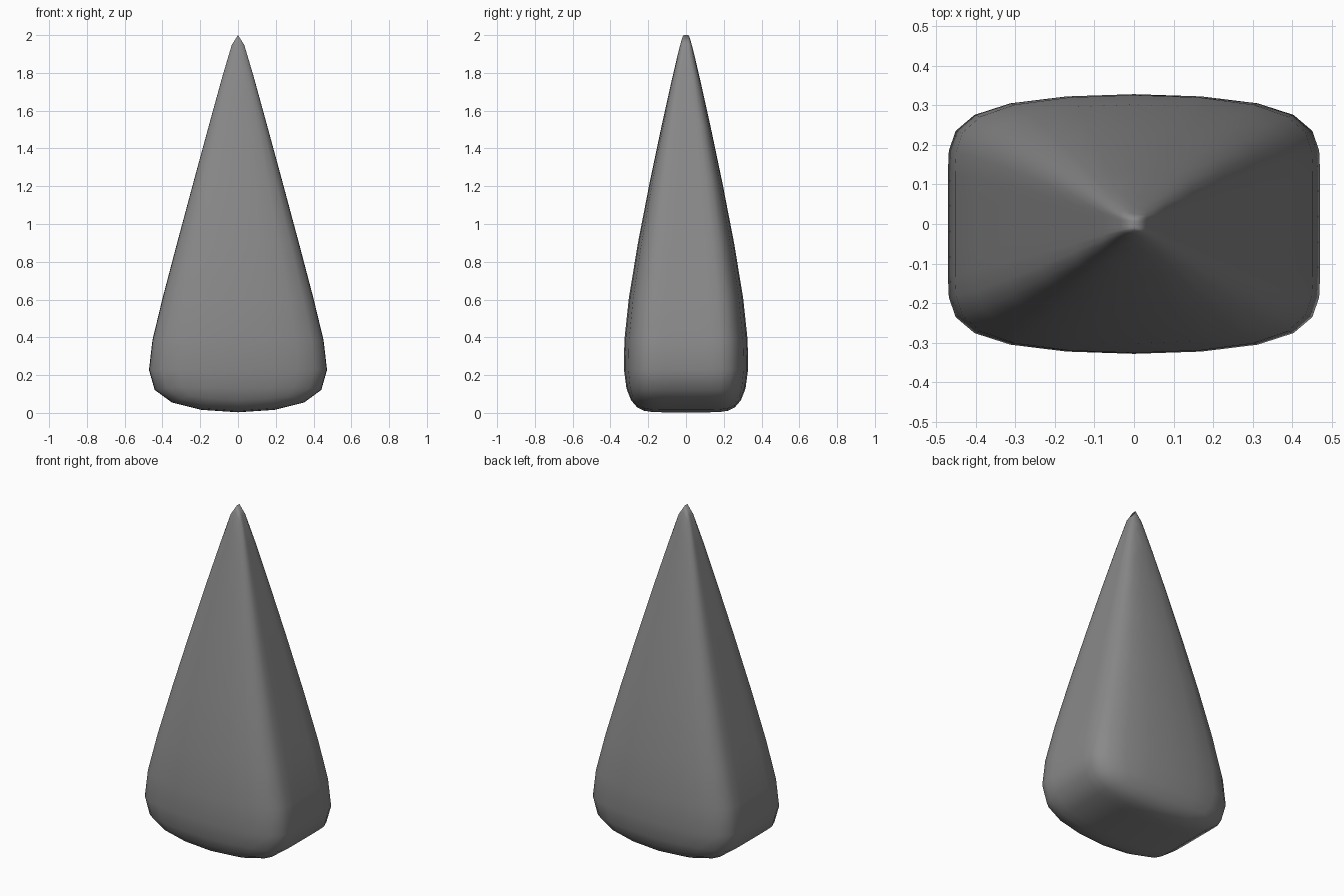
import bpy, bmesh

if "Cube" in bpy.data.objects:
    bpy.data.objects.remove(bpy.data.objects["Cube"])

# Control cage rows: z, half width x, half depth y, inner loop y
ROWS = [(-0.014, 0.547, 0.31, 0.14),
        (0.40, 0.46, 0.385, 0.155),
        (2.07, 0.006, 0.010, 0.006)]

bm = bmesh.new()
rings = []
for z, a, b, c in ROWS:
    ys = (-b, -c, c, b)
    pts = [(a, y) for y in ys] + [(-a, y) for y in reversed(ys)]
    rings.append([bm.verts.new((x, y, z)) for x, y in pts])

# Side walls
for lo, hi in zip(rings, rings[1:]):
    for i in range(8):
        j = (i + 1) % 8
        bm.faces.new((lo[i], lo[j], hi[j], hi[i]))

# Bottom and tip caps, three strips each
for ring in (rings[0], rings[-1]):
    for i in range(3):
        bm.faces.new((ring[i], ring[i + 1], ring[6 - i], ring[7 - i]))

bmesh.ops.recalc_face_normals(bm, faces=bm.faces)
for f in bm.faces:
    f.smooth = True
mesh = bpy.data.meshes.new("spike")
bm.to_mesh(mesh)
bm.free()
spike = bpy.data.objects.new("spike", mesh)
bpy.context.collection.objects.link(spike)

# Dark grey surface
mat = bpy.data.materials.new("dark_grey")
mat.diffuse_color = (0.25, 0.25, 0.25, 1)
mat.use_nodes = True
mat.node_tree.nodes["Principled BSDF"].inputs["Base Color"].default_value = mat.diffuse_color
mesh.materials.append(mat)

# Smooth rounding
sub = spike.modifiers.new("rounding", 'SUBSURF')
sub.levels = 2
sub.render_levels = 2
